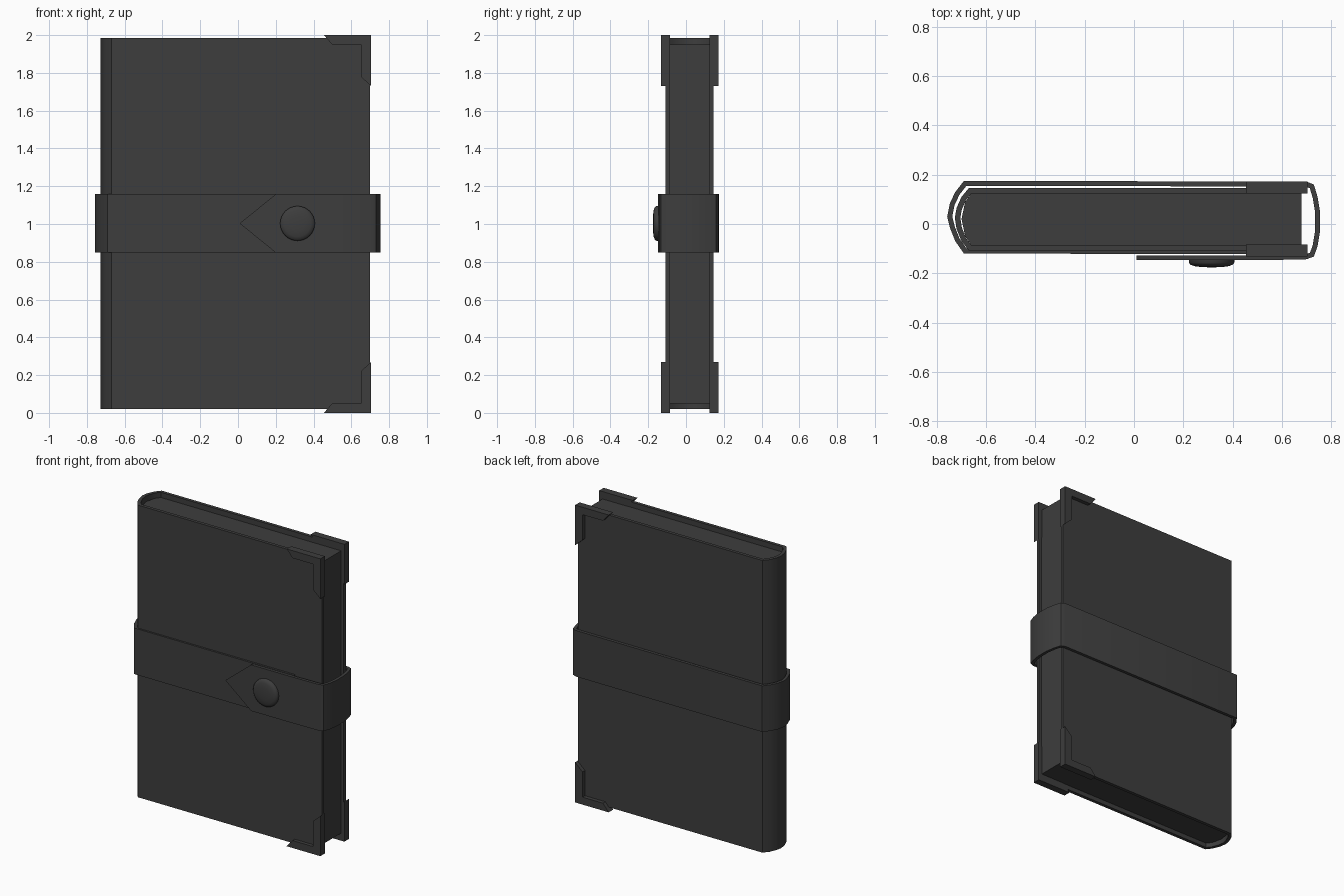
import bpy, bmesh, math
from mathutils import Vector

cube = bpy.data.objects.get("Cube")
if cube:
    bpy.data.objects.remove(cube)

SHADE = (0.047, 0.047, 0.047, 1)
leather = bpy.data.materials.new("charcoal")
leather.use_nodes = True
leather.diffuse_color = SHADE
leather.node_tree.nodes["Principled BSDF"].inputs["Base Color"].default_value = SHADE


def finish(bm, name, angle=40):
    """Turn a bmesh into a shaded object with the shared material."""
    bmesh.ops.remove_doubles(bm, verts=bm.verts, dist=0.0002)
    bmesh.ops.recalc_face_normals(bm, faces=bm.faces)
    mesh = bpy.data.meshes.new(name)
    bm.to_mesh(mesh)
    bm.free()
    mesh.materials.append(leather)
    obj = bpy.data.objects.new(name, mesh)
    bpy.context.collection.objects.link(obj)
    bpy.ops.object.select_all(action='DESELECT')
    obj.select_set(True)
    bpy.context.view_layer.objects.active = obj
    bpy.ops.object.shade_smooth_by_angle(angle=math.radians(angle))
    return obj


def prism(name, points, depth):
    """Extrude a closed 3D outline along a vector."""
    bm = bmesh.new()
    face = bm.faces.new([bm.verts.new(p) for p in points])
    new = bmesh.ops.extrude_face_region(bm, geom=[face])["geom"]
    bmesh.ops.translate(bm, vec=depth, verts=[v for v in new if isinstance(v, bmesh.types.BMVert)])
    return finish(bm, name)


def ribbon(name, path, thick, low, high, pointed=False):
    """Upright band along an outer path, thickened to the right of travel."""
    pts = [Vector(p) for p in path]
    bm = bmesh.new()
    rows = []
    for i, p in enumerate(pts):
        a = (p - pts[i - 1]).normalized() if i else None
        b = (pts[i + 1] - p).normalized() if i < len(pts) - 1 else None
        a, b = a or b, b or a
        t = (a + b).normalized()
        inner = p + Vector((t.y, -t.x)) * thick / max(t.dot(a), 0.5)
        lo, hi = low, high
        if pointed and i == len(pts) - 1:
            lo = hi = (low + high) / 2
            lo, hi = lo - 0.001, hi + 0.001
        rows.append([bm.verts.new((q.x, q.y, z))
                     for q, z in ((p, lo), (p, hi), (inner, hi), (inner, lo))])
    for r, s in zip(rows, rows[1:]):
        for k in range(4):
            n = (k + 1) % 4
            bm.faces.new((r[k], r[n], s[n], s[k]))
    bm.faces.new(rows[0])
    bm.faces.new(rows[-1])
    return finish(bm, name)


# Cover wrapped around the spine
spine = [(-0.67, -0.108), (-0.70, -0.07), (-0.72, -0.02), (-0.727, 0.025),
         (-0.72, 0.065), (-0.70, 0.11), (-0.67, 0.146)]
ribbon("cover", [(0.70, -0.108)] + spine + [(0.70, 0.146)], 0.022, 0.02, 1.985)

# Page block with a rounded back
pages = [(0.68, -0.086), (-0.66, -0.086), (-0.685, -0.05), (-0.70, 0.02),
         (-0.685, 0.09), (-0.66, 0.124), (0.68, 0.124)]
prism("page_block", [(x, y, 0.05) for x, y in pages], (0, 0, 1.9))

# Strap: under layer, spine, back, loop past the page edge, pointed flap
strap = [(0.50, -0.122), (-0.69, -0.12), (-0.725, -0.07), (-0.747, -0.015),
         (-0.758, 0.03), (-0.747, 0.085), (-0.725, 0.13), (-0.69, 0.175),
         (0.70, 0.172), (0.73, 0.16), (0.745, 0.11), (0.755, 0.05),
         (0.755, -0.03), (0.745, -0.09), (0.73, -0.132), (0.70, -0.143),
         (0.52, -0.147), (0.20, -0.147), (0.01, -0.147)]
ribbon("strap", strap, 0.02, 0.848, 1.158, pointed=True)

# Snap button, a turned profile
bm = bmesh.new()
profile = [(0, -0.14), (0.092, -0.14), (0.092, -0.157), (0.086, -0.165),
           (0.07, -0.171), (0.04, -0.175), (0, -0.176)]
centre = Vector((0.315, 0, 1.003))
verts = [bm.verts.new(centre + Vector((r, y, 0))) for r, y in profile]
edges = [bm.edges.new(pair) for pair in zip(verts, verts[1:])]
bmesh.ops.spin(bm, geom=verts + edges, cent=centre, axis=(0, 1, 0),
               angle=math.tau, steps=32)
finish(bm, "snap_button")

# L-shaped corner guards on both covers, top and bottom
guard = [(0.455, 1), (0.705, 1), (0.705, 0.73), (0.65, 0.78), (0.65, 0.95), (0.498, 0.95)]
for side, y in (("front", -0.132), ("back", 0.124)):
    for level, sign in (("top", 1), ("bottom", -1)):
        prism(f"{side}_{level}_corner", [(x, y, 1 + sign * h) for x, h in guard], (0, 0.048, 0))
